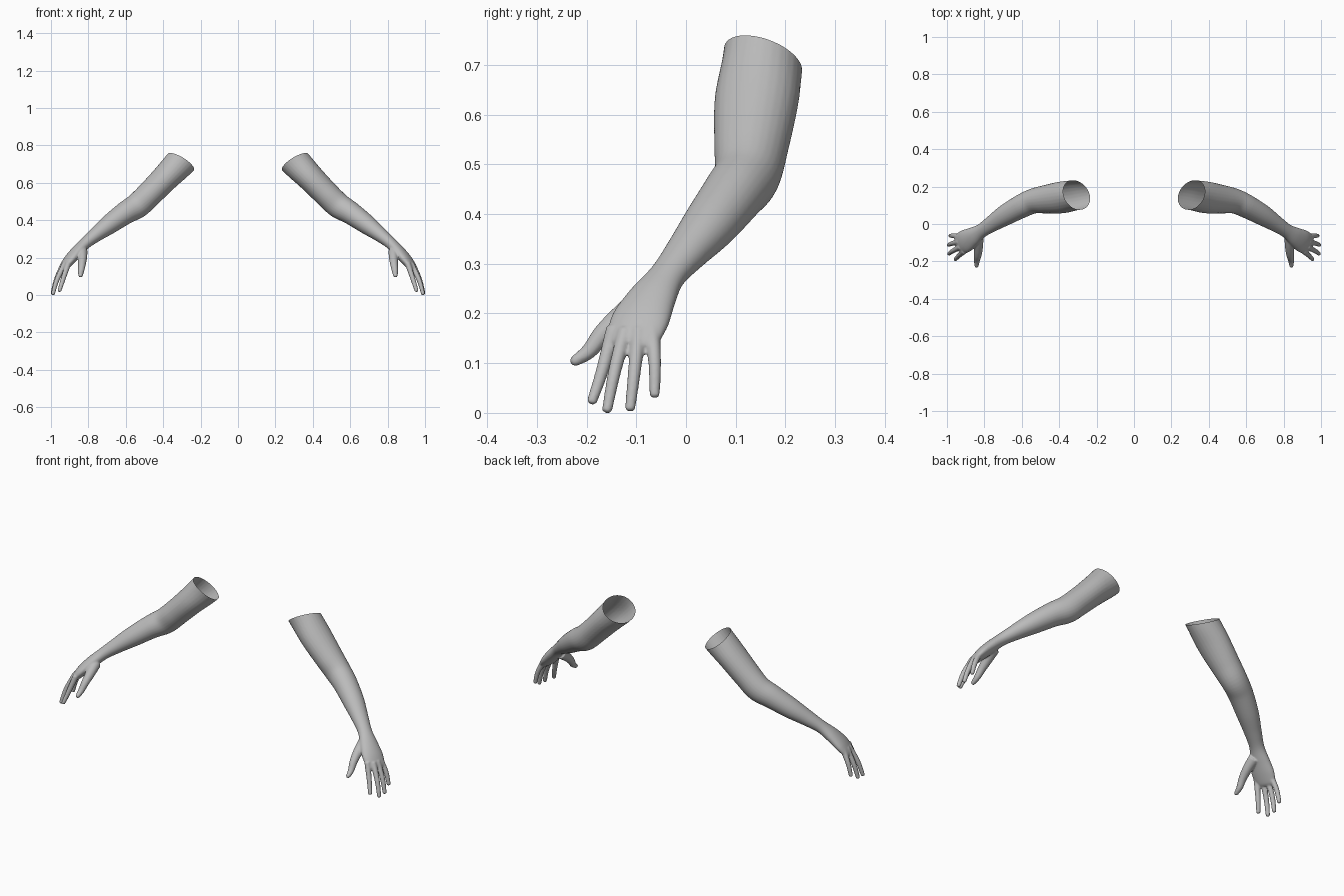
import bpy, bmesh, math
from mathutils import Vector

if "Cube" in bpy.data.objects:
    bpy.data.objects.remove(bpy.data.objects["Cube"], do_unlink=True)

SIDES, STEPS = 28, 6
ACROSS = Vector((0.25, 0.95, 0))      # direction across the palm, from thumb to little finger

skin = bpy.data.materials.new("light_grey")
skin.use_nodes = True
skin.diffuse_color = (0.5, 0.5, 0.5, 1)
skin.node_tree.nodes["Principled BSDF"].inputs["Base Color"].default_value = (0.5, 0.5, 0.5, 1)


def spline(rows):
    """Catmull-Rom interpolation of section rows."""
    out = []
    for i in range(len(rows) - 1):
        a, b = rows[max(i - 1, 0)], rows[i]
        c, d = rows[i + 1], rows[min(i + 2, len(rows) - 1)]
        for k in range(STEPS):
            t = k / STEPS
            out.append([q + 0.5 * t * (r - p + t * (2 * p - 5 * q + 4 * r - s + t * (3 * (q - r) + s - p)))
                        for p, q, r, s in zip(a, b, c, d)])
    return out + [list(rows[-1])]


def loft(bm, rows):
    """Closed tube through rows of x, y, z, half width, half thickness."""
    rows = spline(rows)
    rings = []
    for i, row in enumerate(rows):
        before, after = rows[max(i - 1, 0)], rows[min(i + 1, len(rows) - 1)]
        along = (Vector(after[:3]) - Vector(before[:3])).normalized()
        u = (ACROSS - along * ACROSS.dot(along)).normalized()
        v = along.cross(u)
        ring = []
        for k in range(SIDES):
            a = math.tau * k / SIDES
            ring.append(bm.verts.new(Vector(row[:3]) + u * row[3] * math.cos(a) + v * row[4] * math.sin(a)))
        rings.append(ring)
    for r, s in zip(rings, rings[1:]):
        for k in range(SIDES):
            n = (k + 1) % SIDES
            bm.faces.new((r[k], r[n], s[n], s[k]))
    bm.faces.new(rings[0][::-1])
    bm.faces.new(rings[-1])


def digit(bm, points, r0, r1):
    """Tapered finger with a rounded tip."""
    n = len(points) - 1
    rows = [(*p, r0 + (r1 - r0) * i / n, r0 + (r1 - r0) * i / n) for i, p in enumerate(points)]
    tip = Vector(points[-1])
    d = (tip - Vector(points[-2])).normalized()
    for k in (0.5, 0.85, 1):
        r = r1 * max(math.sqrt(1 - k * k), 0.1)
        rows.append((*(tip + d * r1 * k), r, r))
    loft(bm, rows)


bm = bmesh.new()

# Upper arm, elbow, forearm, wrist and palm
loft(bm, [
    (0.23, 0.165, 0.80, 0.083, 0.085),
    (0.305, 0.155, 0.715, 0.081, 0.082),
    (0.385, 0.142, 0.632, 0.085, 0.073),
    (0.47, 0.132, 0.545, 0.076, 0.069),
    (0.535, 0.123, 0.483, 0.067, 0.068),
    (0.60, 0.095, 0.443, 0.063, 0.061),
    (0.685, 0.048, 0.382, 0.056, 0.052),
    (0.76, 0.0, 0.325, 0.044, 0.039),
    (0.815, -0.037, 0.28, 0.038, 0.031),
    (0.86, -0.068, 0.235, 0.051, 0.031),
    (0.90, -0.092, 0.19, 0.061, 0.028),
    (0.93, -0.106, 0.152, 0.055, 0.02),
    (0.94, -0.111, 0.138, 0.048, 0.012),
])

# Index, middle, ring and little fingers
for base, middle, tip in (
    ((0.905, -0.145, 0.175), (0.933, -0.168, 0.09), (0.952, -0.188, 0.03)),
    ((0.925, -0.122, 0.17), (0.966, -0.144, 0.085), (0.987, -0.158, 0.013)),
    ((0.932, -0.095, 0.17), (0.97, -0.104, 0.085), (0.989, -0.112, 0.016)),
    ((0.93, -0.068, 0.17), (0.963, -0.063, 0.105), (0.98, -0.063, 0.043)),
):
    digit(bm, (base, middle, tip), 0.0155, 0.0105)

# Thumb
digit(bm, ((0.832, -0.075, 0.238), (0.83, -0.122, 0.203), (0.833, -0.165, 0.165),
           (0.838, -0.195, 0.128), (0.84, -0.222, 0.109)), 0.029, 0.0115)

bmesh.ops.recalc_face_normals(bm, faces=bm.faces)
mesh = bpy.data.meshes.new("arm_volume")
bm.to_mesh(mesh)
bm.free()

# Fuse the parts into one smooth skin
volume = bpy.data.objects.new("arm_volume", mesh)
bpy.context.scene.collection.objects.link(volume)
fuse = volume.modifiers.new("fuse", "REMESH")
fuse.mode = "VOXEL"
fuse.voxel_size = 0.004
relax = volume.modifiers.new("relax", "SMOOTH")
relax.factor = 0.5
relax.iterations = 6
bpy.context.view_layer.update()
fused = bpy.data.meshes.new_from_object(volume.evaluated_get(bpy.context.evaluated_depsgraph_get()))
bpy.data.objects.remove(volume, do_unlink=True)

# Open the top of the arm with an oblique cut, then settle it in place
for side, sign in (("left", 1), ("right", -1)):
    bm = bmesh.new()
    bm.from_mesh(fused)
    bmesh.ops.bisect_plane(bm, geom=bm.verts[:] + bm.edges[:] + bm.faces[:],
                           plane_co=(0.307, 0.155, 0.715), plane_no=(-0.5, 0.33, 0.8), clear_outer=True)
    out = 1 - max(v.co.x for v in bm.verts)
    low = min(v.co.z for v in bm.verts)
    for v in bm.verts:
        v.co = (sign * (v.co.x + out), v.co.y, v.co.z - low)
    if sign < 0:
        bmesh.ops.reverse_faces(bm, faces=bm.faces[:])
    for f in bm.faces:
        f.smooth = True
        f.material_index = 0
    arm_mesh = bpy.data.meshes.new(side + "_arm")
    bm.to_mesh(arm_mesh)
    bm.free()
    arm_mesh.materials.clear()
    arm_mesh.materials.append(skin)
    bpy.context.scene.collection.objects.link(bpy.data.objects.new(side + "_arm", arm_mesh))
